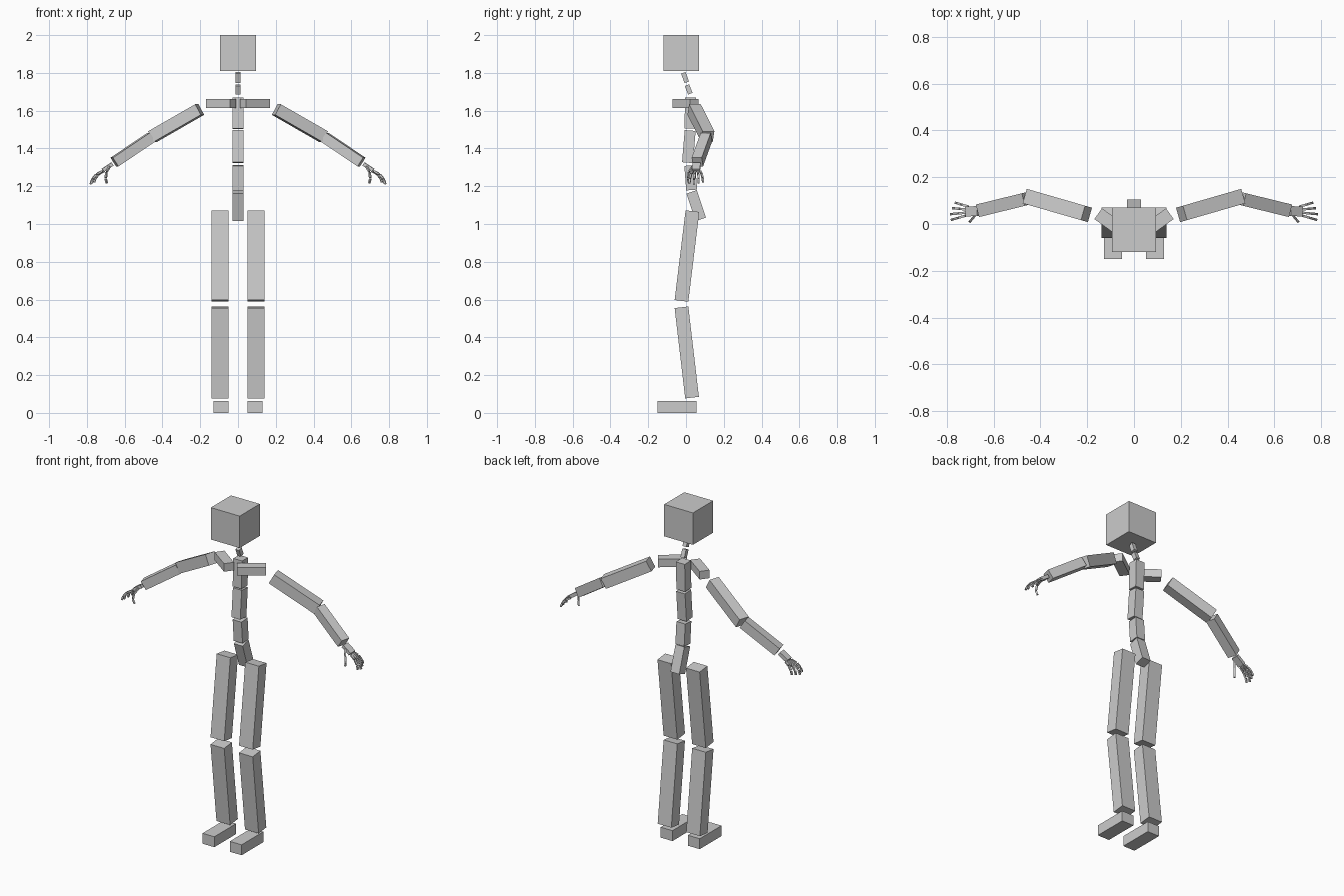
import bpy, bmesh
from math import cos, sin, radians
from mathutils import Vector, Matrix

if "Cube" in bpy.data.objects:
    bpy.data.objects.remove(bpy.data.objects["Cube"])

SHADE = 0.6
grey = bpy.data.materials.new("plain_grey")
grey.use_nodes = True
grey.diffuse_color = (SHADE, SHADE, SHADE, 1)
grey.node_tree.nodes["Principled BSDF"].inputs["Base Color"].default_value = grey.diffuse_color

SIDEWAYS = Vector((1, 0, 0))
UPWARD = Vector((0, 0, 1))


def bar(name, start, end, width, height, side=None):
    """Box running from start to end; width is measured along its side direction."""
    start, end = Vector(start), Vector(end)
    length = (end - start).length
    axis = (end - start).normalized()
    across = side or UPWARD.cross(axis).normalized()
    up = axis.cross(across)
    frame = Matrix((axis * length, across * width, up * height)).transposed().to_4x4()
    bm = bmesh.new()
    bmesh.ops.create_cube(bm, size=1, matrix=Matrix.Translation((start + end) / 2) @ frame)
    bmesh.ops.recalc_face_normals(bm, faces=bm.faces)
    mesh = bpy.data.meshes.new(name)
    bm.to_mesh(mesh)
    bm.free()
    mesh.materials.append(grey)
    bpy.context.collection.objects.link(bpy.data.objects.new(name, mesh))


def pair(name, start, end, width, height, side=None):
    """The same bar on the left (+x) and mirrored to the right (-x)."""
    for label, sign in (("left", 1), ("right", -1)):
        mirror = Vector((sign, 1, 1))
        bar(f"{label}_{name}", Vector(start) * mirror, Vector(end) * mirror, width, height, side)


def digit(name, base, yaw, pitch, curl, length, thickness=0.01, gap=0.004):
    """Chain of three short bars that bends further down at each joint."""
    joint = Vector(base)
    for part in ("inner", "middle", "tip"):
        heading = Vector((cos(pitch) * cos(yaw), cos(pitch) * sin(yaw), -sin(pitch)))
        tip = joint + heading * length
        pair(f"{part}_{name}", joint, tip, thickness, thickness)
        joint = tip + heading * gap
        pitch += curl
        length *= 0.85


# Head and neck
head_size = 0.19
head_base = Vector((0, -0.025, 1.81))
bar("head", head_base, head_base + UPWARD * head_size, head_size, head_size, SIDEWAYS)
neck = 0.025
bar("upper_neck", (0, -0.014, 1.8), (0, 0.004, 1.75), neck, neck, SIDEWAYS)
bar("lower_neck", (0, 0.005, 1.735), (0, 0.023, 1.69), neck, neck, SIDEWAYS)

# Spine
spine = 0.058
bar("chest", (0, 0.025, 1.67), (0, 0.02, 1.505), spine, spine, SIDEWAYS)
bar("upper_spine", (0, 0.022, 1.495), (0, 0.008, 1.325), spine, spine, SIDEWAYS)
bar("lower_spine", (0, 0.02, 1.31), (0, 0.03, 1.18), spine, spine, SIDEWAYS)
bar("pelvis", (0, 0.03, 1.17), (0, 0.078, 1.025), spine, spine, SIDEWAYS)

# Shoulders and arms
pair("collarbone", (0.026, -0.048, 1.637), (0.153, 0.044, 1.637), 0.056, 0.048)
pair("upper_arm", (0.203, 0.043, 1.606), (0.452, 0.115, 1.463), 0.064, 0.064)
pair("forearm", (0.458, 0.108, 1.46), (0.654, 0.06, 1.328), 0.055, 0.055)
pair("palm", (0.665, 0.056, 1.318), (0.715, 0.053, 1.284), 0.042, 0.02)

# Fingers fan out from the palm; the thumb hangs in front of it
for index, finger in enumerate(("index_finger", "middle_finger", "ring_finger", "little_finger")):
    fan = index - 1.5
    base = (0.72 - 0.004 * index, 0.055 + 0.013 * fan, 1.28)
    digit(finger, base, radians(11 * fan), radians(28), radians(22), 0.036 - 0.003 * abs(fan + 0.5))
digit("thumb", (0.68, 0.035, 1.305), radians(-50), radians(50), radians(30), 0.036)

# Legs and feet
leg_width, leg_depth = 0.09, 0.073
pair("thigh", (0.094, 0.034, 1.068), (0.094, -0.024, 0.593), leg_width, leg_depth, SIDEWAYS)
pair("shin", (0.094, -0.024, 0.559), (0.094, 0.032, 0.081), leg_width, leg_depth, SIDEWAYS)
pair("foot", (0.09, 0.055, 0.031), (0.09, -0.15, 0.031), 0.078, 0.062, SIDEWAYS)
